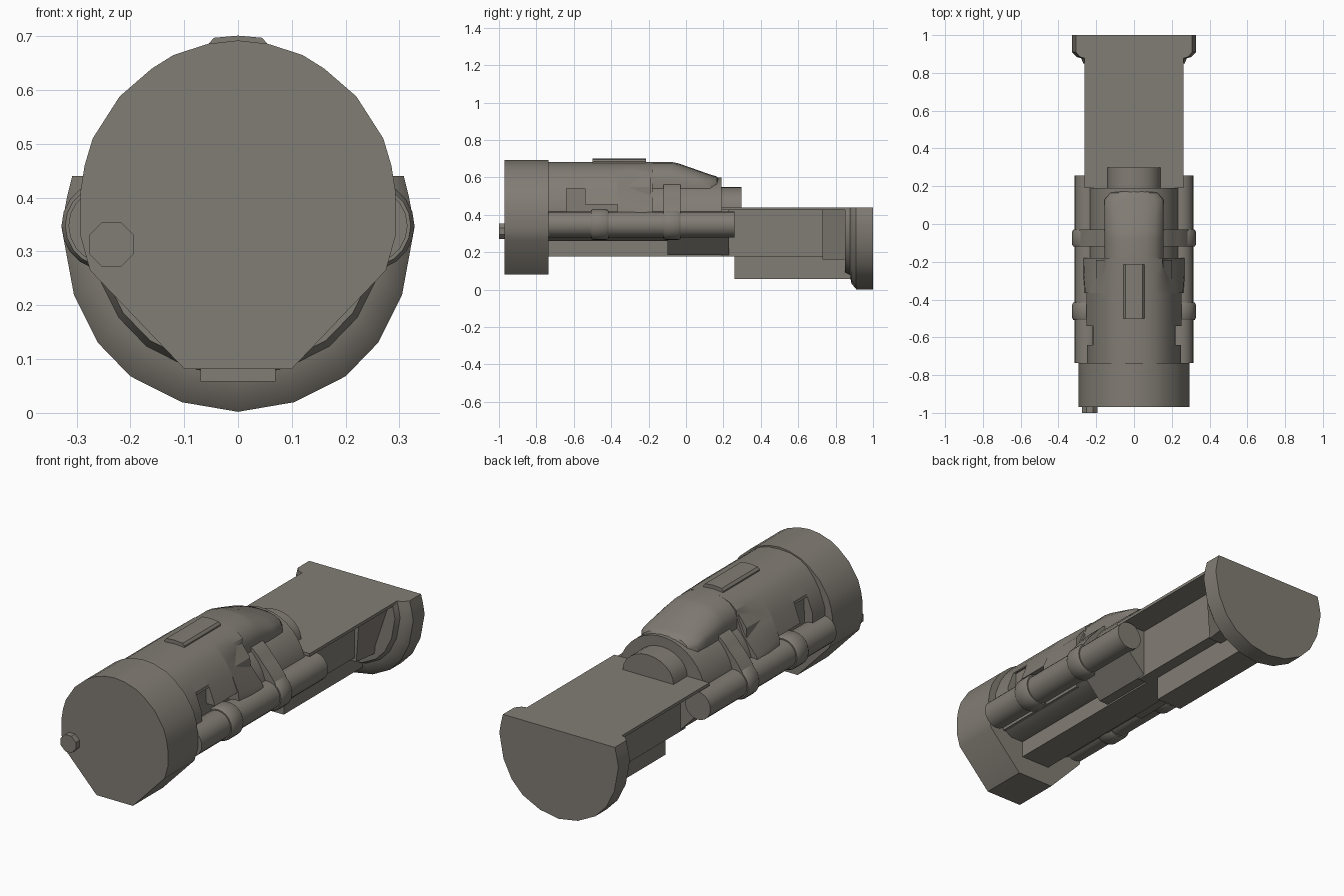
import bpy, bmesh, math

if "Cube" in bpy.data.objects:
    bpy.data.objects.remove(bpy.data.objects["Cube"])

mat = bpy.data.materials.new("warm grey")
mat.diffuse_color = (0.222, 0.204, 0.176, 1)
mat.use_nodes = True
mat.node_tree.nodes["Principled BSDF"].inputs["Base Color"].default_value = mat.diffuse_color


def smooth(ob):
    bpy.ops.object.select_all(action='DESELECT')
    ob.select_set(True)
    bpy.context.view_layer.objects.active = ob
    bpy.ops.object.shade_smooth_by_angle(angle=math.radians(32))


def loft(name, sections):
    """Skin closed x-z outlines placed along y; sections = [(y, outline), ...]"""
    bm = bmesh.new()
    rings = [[bm.verts.new((x, y, z)) for x, z in pts] for y, pts in sections]
    n = len(rings[0])
    for a, b in zip(rings, rings[1:]):
        for i in range(n):
            bm.faces.new((a[i], a[(i + 1) % n], b[(i + 1) % n], b[i]))
    bm.faces.new(rings[0])
    bm.faces.new(rings[-1][::-1])
    bmesh.ops.recalc_face_normals(bm, faces=bm.faces)
    me = bpy.data.meshes.new(name)
    bm.to_mesh(me)
    bm.free()
    me.materials.append(mat)
    ob = bpy.data.objects.new(name, me)
    bpy.context.collection.objects.link(ob)
    smooth(ob)
    return ob


def prism(name, y0, y1, pts):
    return loft(name, [(y0, pts), (y1, pts)])


def mirror(half):
    """Half outline from top to bottom at x >= 0, closed over to -x"""
    return half + [(-x, z) for x, z in reversed(half) if x > 1e-6]


def rect(x0, x1, z0, z1):
    return [(x0, z0), (x1, z0), (x1, z1), (x0, z1)]


def circle(cx, cz, r, n=16, off=0.0):
    return [(cx + r * math.cos(2 * math.pi * i / n + off),
             cz + r * math.sin(2 * math.pi * i / n + off)) for i in range(n)]


# front cap with rounded top and chamfered belly
prism("front_cap", -0.97, -0.735, mirror([
    (0, .692), (.055, .686), (.12, .665), (.16, .64), (.22, .588), (.27, .51),
    (.285, .46), (.293, .41), (.293, .33), (.275, .265), (.1, .082)]))
prism("front_knob", -1.0, -.96, circle(-.235, .313, .045, 8, math.pi / 8))

# upper shell: front arch with side windows left open down to an inner arch
ARCH = [(0, .682), (.06, .678), (.115, .66), (.155, .632), (.19, .59), (.22, .54)]
INNER = [(0, .66), (.155, .61), (.2, .55), (.205, .42), (.2, .28)]
prism("shell_inner", -.735, -.19, mirror(INNER))
prism("shell_front", -.735, -.64, mirror(ARCH + [(.25, .46), (.25, .40)]))
prism("shell_window_top", -.64, -.54, mirror(ARCH + [(.217, .55), (.15, .55)]))
prism("shell_middle", -.54, -.365, mirror(ARCH + [(.252, .455), (.15, .455)]))

# rear part of the shell is scooped inward above a wide ledge
SCOOP = [(0, .682), (.06, .678), (.115, .66), (.15, .63), (.157, .585), (.185, .52)]
MID = [((a[0] + b[0]) / 2, (a[1] + b[1]) / 2) for a, b in zip(ARCH, SCOOP)]
loft("shell_rear", [(-.365, mirror(ARCH + [(.258, .455), (.262, .40)])),
                    (-.27, mirror(MID + [(.265, .44), (.27, .40)])),
                    (-.18, mirror(SCOOP + [(.262, .43), (.27, .40)]))])


# narrow top cover with sloping rounded nose
def cover_outline(w, top, base=.54):
    h = top - base
    return mirror([(0, top), (w * .4, top - h * .04), (w * .72, top - h * .17),
                   (w * .93, top - h * .42), (w, top - h * .65), (w, base)])


loft("top_cover", [(-.25, cover_outline(.155, .683)), (-.08, cover_outline(.157, .683)),
                   (-.04, cover_outline(.157, .675)), (.06, cover_outline(.157, .64)),
                   (.13, cover_outline(.155, .615)), (.165, cover_outline(.125, .605)),
                   (.178, cover_outline(.07, .592))])

# raised button on top
prism("top_button", -.50, -.215, mirror([(0, .701), (.045, .697), (.055, .685), (.055, .66)]))

# inner core, keel and chamfered rear belly
prism("body_core", -.2, .19, [(.24 * math.cos(t), .36 + .24 * math.sin(t)) for t in
                              [math.radians(d) for d in range(-15, 196, 10)]])
prism("keel", -.735, .24, rect(-.08, .08, .178, .42))
prism("lower_body", -.735, -.1, mirror([(.2, .45), (.2, .29), (.15, .26)]))
prism("rear_belly", -.1, .23, mirror([(.2, .43), (.23, .29), (.13, .186)]))

# side tubes with bands, and straps hugging the core
for side, s in (("right", 1), ("left", -1)):
    prism(side + "_tube", -.735, .258, circle(s * .245, .348, .07, 20))
    for band, y0, y1 in (("front_band", -.508, -.415), ("rear_band", -.12, -.03)):
        loft(side + "_" + band, [(y0, circle(s * .245, .348, .076, 20)),
                                 (y0 + .012, circle(s * .245, .348, .083, 20)),
                                 (y1 - .012, circle(s * .245, .348, .083, 20)),
                                 (y1, circle(s * .245, .348, .076, 20))])
    arc = [math.radians(t) for t in range(0, 61, 5)]
    outer = [(s * (.312 - .05 * min(1, i / 7)) * math.cos(t), .36 + .252 * math.sin(t))
             for i, t in enumerate(arc)]
    inner = [(s * .2 * math.cos(t), .36 + .2 * math.sin(t)) for t in reversed(arc)]
    prism(side + "_strap", -.12, -.03, outer + inner)

# rear half-round block on the deck
fan = [math.radians(t) for t in range(0, 181, 15)]
prism("rear_block", .17, .298, [(.14 * math.cos(t), .44 + .11 * math.sin(t)) for t in fan])

# rear deck, its core and underside rail
prism("deck_plate", .19, .98, rect(-.262, .262, .425, .44))
prism("deck_core", .19, .9, rect(-.13, .13, .178, .43))
loft("rear_gusset", [(.73, mirror([(.16, .43), (.14, .16)])),
                     (.87, mirror([(.25, .43), (.16, .16)]))])
prism("under_rail", .34, .9, rect(-.07, .07, .058, .16))
prism("rail_foot", .26, .36, rect(-.07, .07, .058, .19))
prism("rail_web", .34, .9, rect(-.07, .07, .15, .19))


# half-round end cap
def end_outline(k):
    return mirror([(x * k, .44 - (.44 - z) * k) for x, z in (
        (.308, .44), (.318, .40), (.328, .345), (.305, .22), (.26, .13), (.2, .068),
        (.105, .02), (0, .002))])


loft("end_cap", [(.85, end_outline(.82)), (.877, end_outline(.85)), (.885, end_outline(.93)),
                 (.91, end_outline(1)), (1.0, end_outline(1))])
